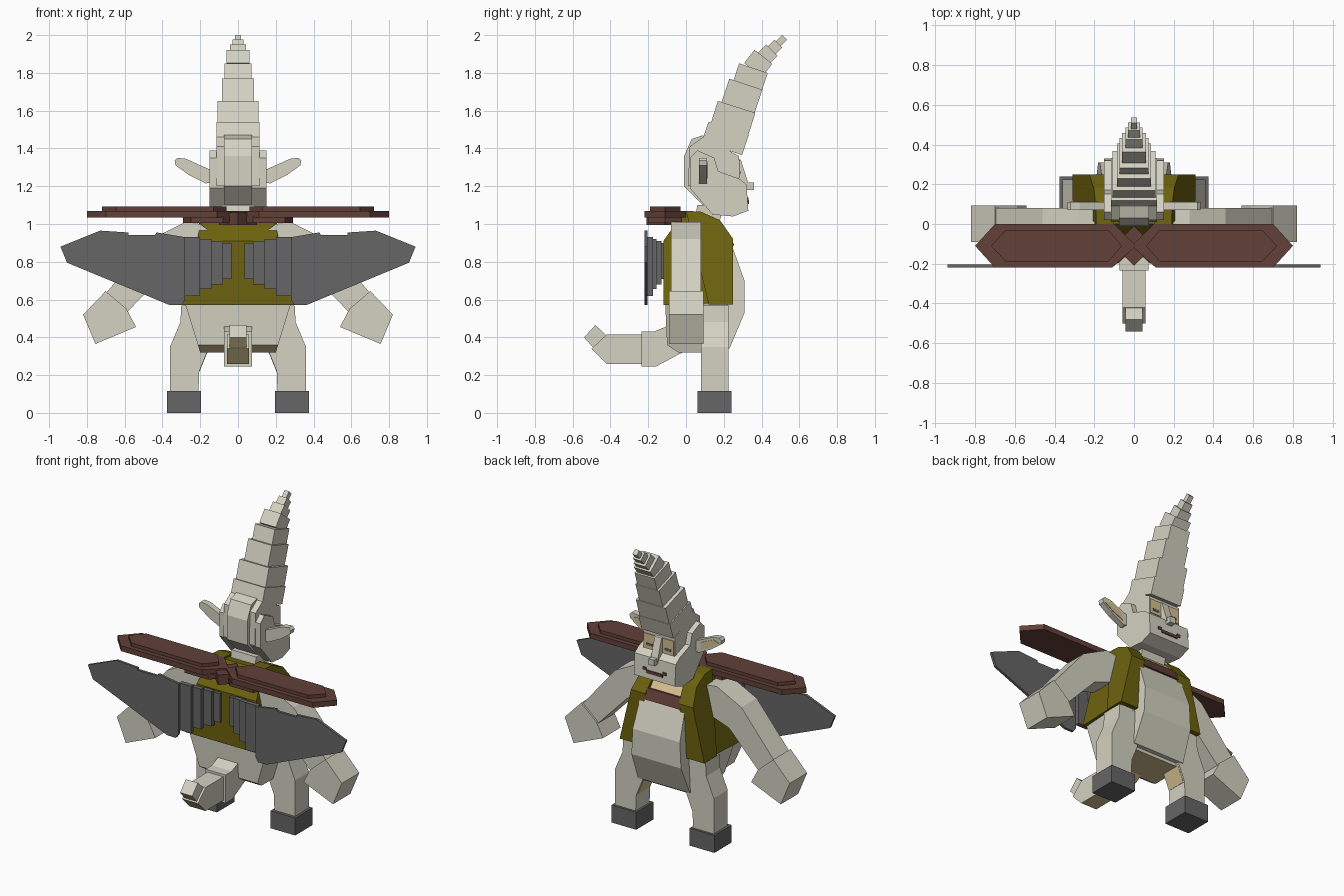
import bpy, bmesh
from mathutils import Vector


def mat(name, r, g, b):
    m = bpy.data.materials.new(name)
    lin = lambda c: ((c / 255 + 0.055) / 1.055) ** 2.4
    m.diffuse_color = (lin(r), lin(g), lin(b), 1)
    return m


BONE = mat("pale_hide", 212, 210, 194)
TAN = mat("tan_skin", 212, 191, 143)
OLIVE = mat("olive_cloth", 108, 98, 14)
GREY = mat("dark_grey", 102, 102, 102)
BROWN = mat("red_brown", 98, 64, 56)


def loft(name, a, b, material, under=None):
    """Solid between two matching outlines; downward faces may take a second colour."""
    bm = bmesh.new()
    va = [bm.verts.new(p) for p in a]
    vb = [bm.verts.new(p) for p in b]
    bm.faces.new(va)
    bm.faces.new(vb)
    for i in range(len(va)):
        j = (i + 1) % len(va)
        bm.faces.new((va[i], va[j], vb[j], vb[i]))
    bmesh.ops.recalc_face_normals(bm, faces=bm.faces)
    if under:
        for f in bm.faces:
            f.material_index = int(f.normal.z < -0.5)
    me = bpy.data.meshes.new(name)
    bm.to_mesh(me)
    bm.free()
    me.materials.append(material)
    if under:
        me.materials.append(under)
    ob = bpy.data.objects.new(name, me)
    bpy.context.collection.objects.link(ob)
    return ob


def side(name, prof, w, material, under=None):
    """Side outline (y, z) spread to half width w, a number or a function of z."""
    f = w if callable(w) else (lambda z: w)
    return loft(name, [(-f(z), y, z) for y, z in prof],
                [(f(z), y, z) for y, z in prof], material, under)


def slab(name, prof, y0, y1, s, material, under=None):
    """Front outline (x, z) between two depths, on side s."""
    return loft(name, [(s * x, y0, z) for x, z in prof],
                [(s * x, y1, z) for x, z in prof], material, under)


def flat(name, prof, z0, z1, s, material):
    """Plan outline (x, y) between two heights, on side s."""
    return loft(name, [(s * x, y, z0) for x, y in prof],
                [(s * x, y, z1) for x, y in prof], material)


def rect(a0, a1, b0, b1):
    return [(a0, b0), (a1, b0), (a1, b1), (a0, b1)]


# Torso and hips
side("pelvis", [(-0.11, 0.58), (-0.10, 0.36), (-0.04, 0.32), (0.20, 0.32), (0.22, 0.58)],
     lambda z: 0.20 + (z - 0.32) * 0.31, BONE, TAN)
side("belly", [(0.0, 0.34), (0.23, 0.34), (0.31, 0.53), (0.31, 0.70),
               (0.245, 0.88), (0.22, 0.95), (0.0, 0.95)],
     lambda z: 0.19 - (z - 0.34) * 0.05, BONE)

# Vest: flared shell with two front panels
flare = lambda z: 0.30 - (z - 0.57) * 0.24
side("vest_back", [(-0.12, 0.57), (-0.12, 0.91), (-0.07, 0.98), (0.0, 1.06),
                   (0.08, 1.05), (0.17, 0.98), (0.215, 0.90), (0.215, 0.585)], flare, OLIVE)
for s in (1, -1):
    prof = [(0.12, 0.575), (0.25, 0.575), (0.25, 0.92), (0.18, 1.02), (0.08, 1.065), (0.0, 1.07)]
    loft("vest_panel", [(s * (0.10 + (1.07 - z) * 0.15), y, z) for y, z in prof],
         [(s * (flare(z) + 0.01), y, z) for y, z in prof], OLIVE)
side("upper_chest", [(0.08, 1.06), (0.15, 1.03), (0.225, 0.94), (0.08, 0.94)], 0.11, TAN)
side("chest_band", [(0.1, 0.95), (0.23, 0.95), (0.256, 0.885), (0.1, 0.885)], 0.135, BROWN)
side("neck", [(0.04, 0.98), (0.17, 0.98), (0.2, 1.10), (0.06, 1.10)], 0.09, BONE)

# Head
side("cheeks", [(0.02, 1.19), (0.02, 1.35), (0.06, 1.39), (0.15, 1.35), (0.17, 1.28),
                (0.28, 1.24), (0.32, 1.21), (0.33, 1.07), (0.25, 1.04), (0.14, 1.05)], 0.15, BONE)
side("skull", [(0.01, 1.2), (0.02, 1.41), (0.09, 1.46), (0.28, 1.36), (0.28, 1.2)], 0.115, BONE)
side("back_of_head", [(-0.01, 1.2), (-0.01, 1.36), (0.03, 1.45), (0.09, 1.47),
                      (0.16, 1.4), (0.13, 1.06)], 0.075, BONE)
side("nose_bridge", [(0.25, 1.36), (0.29, 1.34), (0.335, 1.20), (0.25, 1.20)], 0.025, BONE)
side("nose", rect(0.31, 0.36, 1.18, 1.22), 0.02, BONE)
side("mouth", rect(0.32, 0.333, 1.105, 1.125), 0.06, BROWN)
for s in (1, -1):
    slab("mouth_corner", rect(0.06, 0.085, 1.12, 1.14), 0.32, 0.331, s, BROWN)
    slab("eye_patch", rect(0.03, 0.11, 1.245, 1.34), 0.275, 0.286, s, TAN)
    slab("eye", rect(0.045, 0.09, 1.265, 1.28), 0.28, 0.289, s, GREY)
    slab("ear", [(0.13, 1.22), (0.17, 1.215), (0.26, 1.26), (0.33, 1.31), (0.335, 1.335),
                 (0.32, 1.35), (0.275, 1.345), (0.22, 1.32), (0.13, 1.28)],
         0.07, 0.11, s, BONE)
    slab("inner_ear", [(0.18, 1.24), (0.26, 1.275), (0.32, 1.315), (0.28, 1.33), (0.19, 1.29)],
         0.108, 0.114, s, TAN)

# Curved horn of shrinking blocks: base, tip, half depth, half width
HORN = [((.19, 1.40), (.225, 1.505), .112, .115), ((.23, 1.50), (.268, 1.62), .104, .108),
        ((.275, 1.615), (.317, 1.74), .092, .086), ((.325, 1.73), (.357, 1.825), .080, .072),
        ((.355, 1.815), (.41, 1.885), .060, .060), ((.41, 1.875), (.455, 1.92), .042, .042),
        ((.45, 1.915), (.49, 1.955), .029, .029), ((.485, 1.95), (.522, 1.988), .018, .016)]
for a, b, d, w in HORN:
    a, b = Vector(a), Vector(b)
    u = (b - a).normalized()
    n = Vector((u.y, -u.x)) * d
    side("horn_block", [tuple(p) for p in (a - n, a + n, b + n, b - n)], w, BONE)

# Tail
side("tail_base", [(0.0, 0.33), (-0.16, 0.245), (-0.235, 0.245), (-0.235, 0.43),
                   (-0.17, 0.43), (-0.05, 0.48)], 0.073, BONE, TAN)
side("tail_middle", [(-0.2, 0.26), (-0.42, 0.26), (-0.50, 0.34), (-0.42, 0.415), (-0.2, 0.415)],
     0.058, BONE, TAN)
side("tail_tip", [(-0.46, 0.31), (-0.54, 0.40), (-0.48, 0.465), (-0.40, 0.39)], 0.044, BONE, TAN)

for s in (1, -1):
    # Legs and hooves
    slab("leg", [(0.16, 0.56), (0.30, 0.57), (0.305, 0.48), (0.36, 0.35), (0.36, 0.10),
                 (0.21, 0.10), (0.205, 0.22), (0.16, 0.33)], 0.08, 0.225, s, BONE)
    slab("inner_thigh", [(0.158, 0.33), (0.203, 0.22), (0.21, 0.22), (0.17, 0.33)],
         0.09, 0.215, s, TAN)
    slab("hoof", rect(0.195, 0.375, 0, 0.115), 0.06, 0.24, s, GREY)

    # Arms and blocky hands
    slab("arm", [(0.16, 0.97), (0.20, 1.0), (0.28, 1.01), (0.46, 0.92), (0.71, 0.62),
                 (0.59, 0.53), (0.37, 0.76), (0.20, 0.82)], -0.08, 0.08, s, BONE)
    slab("hand", [(0.59, 0.55), (0.70, 0.645), (0.82, 0.52), (0.755, 0.365), (0.54, 0.455)],
         -0.09, 0.092, s, BONE)

    # Wings, stepping in toward the spine
    slab("wing", [(0.28, 0.60), (0.30, 0.57), (0.36, 0.57), (0.905, 0.795), (0.94, 0.88),
                  (0.73, 0.965), (0.58, 0.955), (0.58, 0.942), (0.44, 0.942), (0.43, 0.955),
                  (0.28, 0.93)], -0.22, -0.203, s, GREY)
    for x0, x1, z0, z1, y in ((0.20, 0.285, 0.62, 0.93, -0.205), (0.14, 0.21, 0.655, 0.92, -0.185),
                              (0.08, 0.15, 0.68, 0.91, -0.16), (0.035, 0.09, 0.71, 0.90, -0.14)):
        slab("wing_root", rect(x0, x1, z0, z1), y, y + 0.03, s, GREY)

    # Bow-shaped shoulder boards
    flat("shoulder_board", [(0.0, -0.10), (0.10, 0.0), (0.70, 0.0), (0.80, -0.11),
                            (0.70, -0.22), (0.11, -0.22), (0.0, -0.12)], 1.035, 1.07, s, BROWN)
    flat("board_ridge", [(0.06, -0.11), (0.13, -0.03), (0.645, -0.03), (0.72, -0.11),
                         (0.645, -0.19), (0.13, -0.19)], 1.065, 1.092, s, BROWN)
    flat("board_underside", [(0.0, -0.10), (0.08, -0.02), (0.25, -0.02), (0.29, -0.11),
                             (0.25, -0.20), (0.08, -0.20), (0.0, -0.12)], 1.005, 1.04, s, BROWN)
flat("board_knot", [(-0.10, -0.11), (0, -0.21), (0.10, -0.11), (0, -0.01)], 0.995, 1.06, 1, BROWN)
